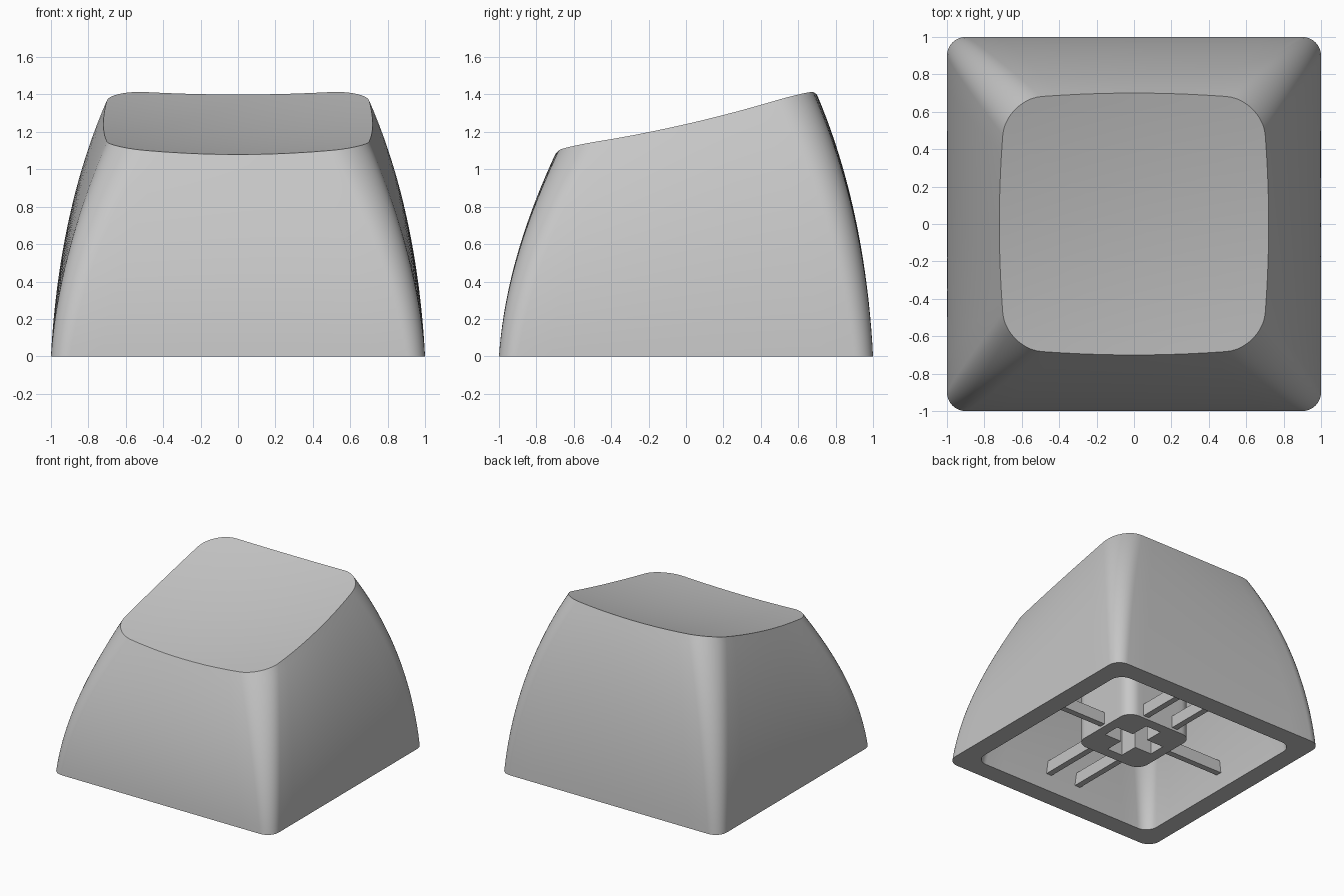
import bpy
import bmesh
import math
from mathutils import Vector

if "Cube" in bpy.data.objects:
    bpy.data.objects.remove(bpy.data.objects["Cube"], do_unlink=True)

grey = bpy.data.materials.new("light_grey_plastic")
grey.use_nodes = True
colour = (0.57, 0.57, 0.57, 1)
grey.diffuse_color = colour
grey.node_tree.nodes["Principled BSDF"].inputs["Base Color"].default_value = colour


def finish(bm, name, smooth=True):
    bmesh.ops.recalc_face_normals(bm, faces=bm.faces[:])
    mesh = bpy.data.meshes.new(name)
    bm.to_mesh(mesh)
    bm.free()
    mesh.materials.append(grey)
    obj = bpy.data.objects.new(name, mesh)
    bpy.context.collection.objects.link(obj)
    bpy.ops.object.select_all(action="DESELECT")
    obj.select_set(True)
    bpy.context.view_layer.objects.active = obj
    if smooth:
        bpy.ops.object.shade_smooth_by_angle(angle=math.radians(35))
    return obj


def outline(hx, hy, r, bow=0.0, arc=10, side=10):
    """Rounded rectangle whose sides bow outwards in the middle."""
    corners = []
    for k, (sx, sy) in enumerate([(1, 1), (-1, 1), (-1, -1), (1, -1)]):
        for i in range(arc + 1):
            a = math.pi / 2 * (k + i / arc)
            corners.append(Vector((sx * (hx - r) + r * math.cos(a),
                                   sy * (hy - r) + r * math.sin(a))))
    pts = []
    for i, p in enumerate(corners):
        pts.append(p)
        if i % (arc + 1) == arc:
            q = corners[(i + 1) % len(corners)]
            pts += [p.lerp(q, j / side) for j in range(1, side)]
    return [(p.x * (1 - bow * (p.y / hy) ** 2),
             p.y * (1 - bow * (p.x / hx) ** 2)) for p in pts]


def loft(rings):
    """Join rings of equal length and close both ends."""
    bm = bmesh.new()
    loops = [[bm.verts.new(p) for p in ring] for ring in rings]
    n = len(loops[0])
    for a, b in zip(loops, loops[1:]):
        for i in range(n):
            j = (i + 1) % n
            bm.faces.new((a[i], a[j], b[j], b[i]))
    bm.faces.new(loops[0])
    bm.faces.new(loops[-1])
    return bm


def dish(x, y):
    """Height of the scooped, tilted top."""
    return 1.2 + 0.229 * y + 0.08 * (x * x + y * y)


def mix(a, b, t):
    return a + (b - a) * t


def wall(base, top_x, top_y, r0, r1, drop, steps=20):
    """Bulging wall rings from the base up to the dish."""
    rings = []
    for s in range(steps + 1):
        t = s / steps
        f = 0.25 * t + 0.75 * t * t
        pts = outline(mix(base, top_x, f), mix(base, top_y, f),
                      mix(r0, r1, t), 0.05 * f)
        rings.append([(x, y, t * (dish(x, y) - drop)) for x, y in pts])
    return rings


def cap(edge, drop, steps=14):
    """Rings that shrink from a wall's top edge to the middle of the dish."""
    rings = []
    for s in range(1, steps + 1):
        k = 1 - 0.99 * s / steps
        rings.append([(x * k, y * k, dish(x * k, y * k) - drop) for x, y, z in edge])
    return rings


# Hollow shell: ceiling, inner wall, rim, outer wall and dish in one loft
thickness = 0.2
inner = wall(0.845, 0.57, 0.55, 0.1, 0.15, thickness)
outer = wall(1.0, 0.72, 0.70, 0.1, 0.2, 0.0)
ceiling = cap(inner[-1], thickness)
top = cap(outer[-1], 0.0)
finish(loft(ceiling[::-1] + inner[::-1] + outer + top), "keycap_shell")


def box(name, centre, size):
    bm = bmesh.new()
    bmesh.ops.create_cube(bm, size=1)
    bmesh.ops.scale(bm, vec=size, verts=bm.verts)
    bmesh.ops.translate(bm, vec=centre, verts=bm.verts)
    return finish(bm, name, smooth=False)


# Stem with a cross-shaped socket
stem_outline = outline(0.31, 0.31, 0.1)
stem = finish(loft([[(x, y, z) for x, y in stem_outline] for z in (0.11, 1.09)]), "stem")
for size in ((0.45, 0.14, 0.9), (0.14, 0.45, 0.9)):
    cutter = box("socket_cutter", (0, 0, 0.2), size)
    cutter.hide_render = True
    mod = stem.modifiers.new("socket", "BOOLEAN")
    mod.operation = "DIFFERENCE"
    mod.solver = "EXACT"
    mod.object = cutter
    bpy.context.view_layer.objects.active = stem
    bpy.ops.object.modifier_apply(modifier=mod.name)
    bpy.data.objects.remove(cutter, do_unlink=True)

# Ribs from the stem to the walls: one on each side, pairs at front and back
for s, side in ((1, "left"), (-1, "right")):
    box(side + "_rib", (s * 0.57, 0, 0.18), (0.56, 0.05, 0.1))
    for e, end in ((-1, "front"), (1, "back")):
        box(end + "_rib_" + side, (s * 0.14, e * 0.57, 0.18), (0.05, 0.56, 0.1))
